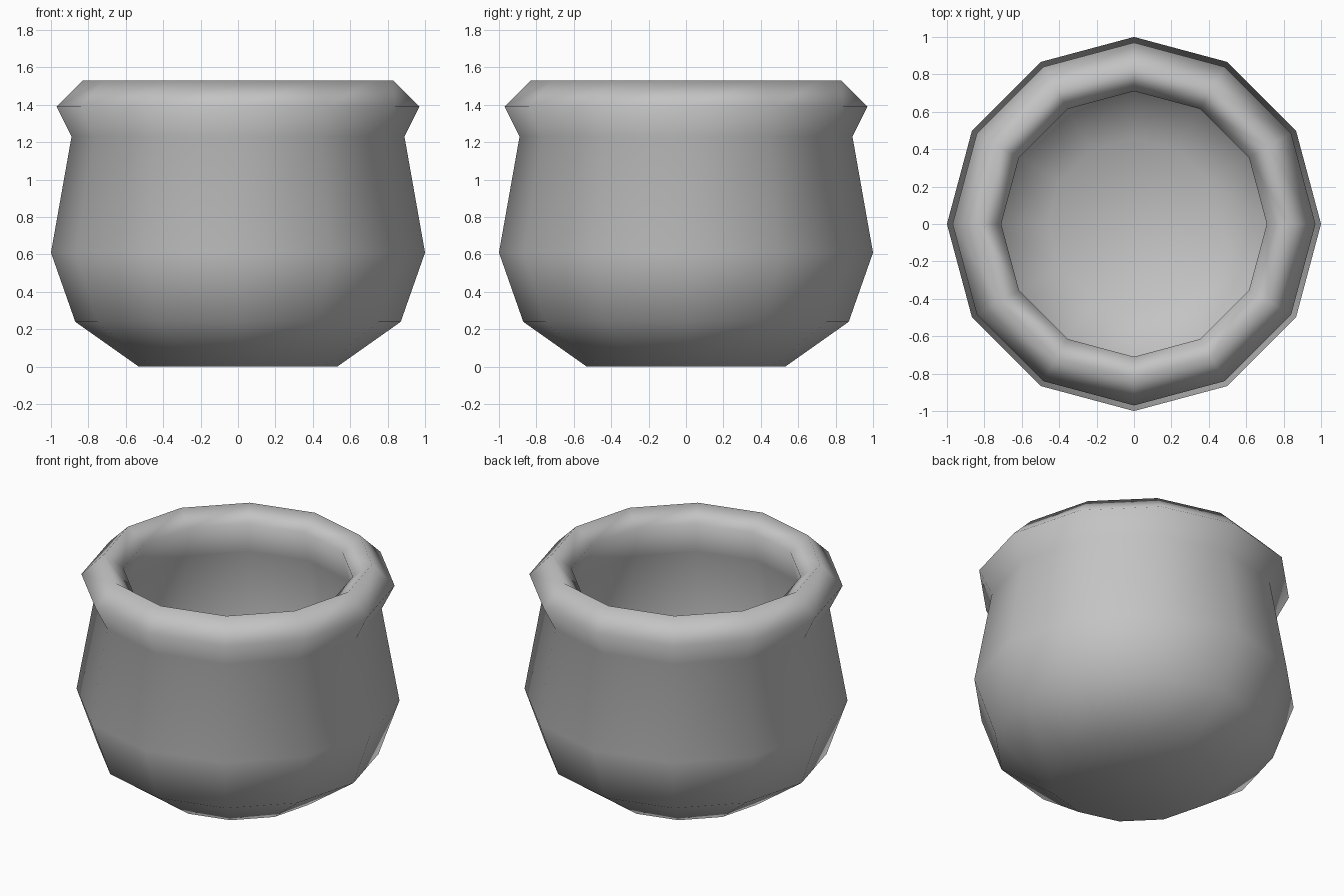
import bpy, bmesh
from math import cos, sin, tau

cube = bpy.data.objects.get("Cube")
if cube:
    bpy.data.objects.remove(cube, do_unlink=True)

SIDES = 12

# Grey clay material
clay = bpy.data.materials.new("grey clay")
clay.use_nodes = True
GREY = (0.55, 0.55, 0.55, 1)
clay.diffuse_color = GREY
clay.node_tree.nodes["Principled BSDF"].inputs["Base Color"].default_value = GREY

# Radius and height, from the foot up the outside, over the lip, down the inside
profile = [
    (0.53, 0), (0.87, 0.24), (1, 0.61), (0.89, 1.23),      # outer wall
    (0.97, 1.39), (0.83, 1.53), (0.71, 1.44),              # rolled lip
    (0.76, 1.23), (0.86, 0.61), (0.75, 0.32), (0.46, 0.12) # inner wall
]

# Turned pot: rings joined by quads, closed by a base and an inner floor
bm = bmesh.new()
rings = [[bm.verts.new((r * cos(tau * i / SIDES), r * sin(tau * i / SIDES), z))
          for i in range(SIDES)] for r, z in profile]
for low, high in zip(rings, rings[1:]):
    for i in range(SIDES):
        j = (i + 1) % SIDES
        bm.faces.new((low[i], low[j], high[j], high[i]))
bm.faces.new(rings[0])
bm.faces.new(rings[-1])
bmesh.ops.recalc_face_normals(bm, faces=bm.faces)
for face in bm.faces:
    face.smooth = True

mesh = bpy.data.meshes.new("pot")
bm.to_mesh(mesh)
bm.free()
mesh.materials.append(clay)
pot = bpy.data.objects.new("pot", mesh)
bpy.context.collection.objects.link(pot)
